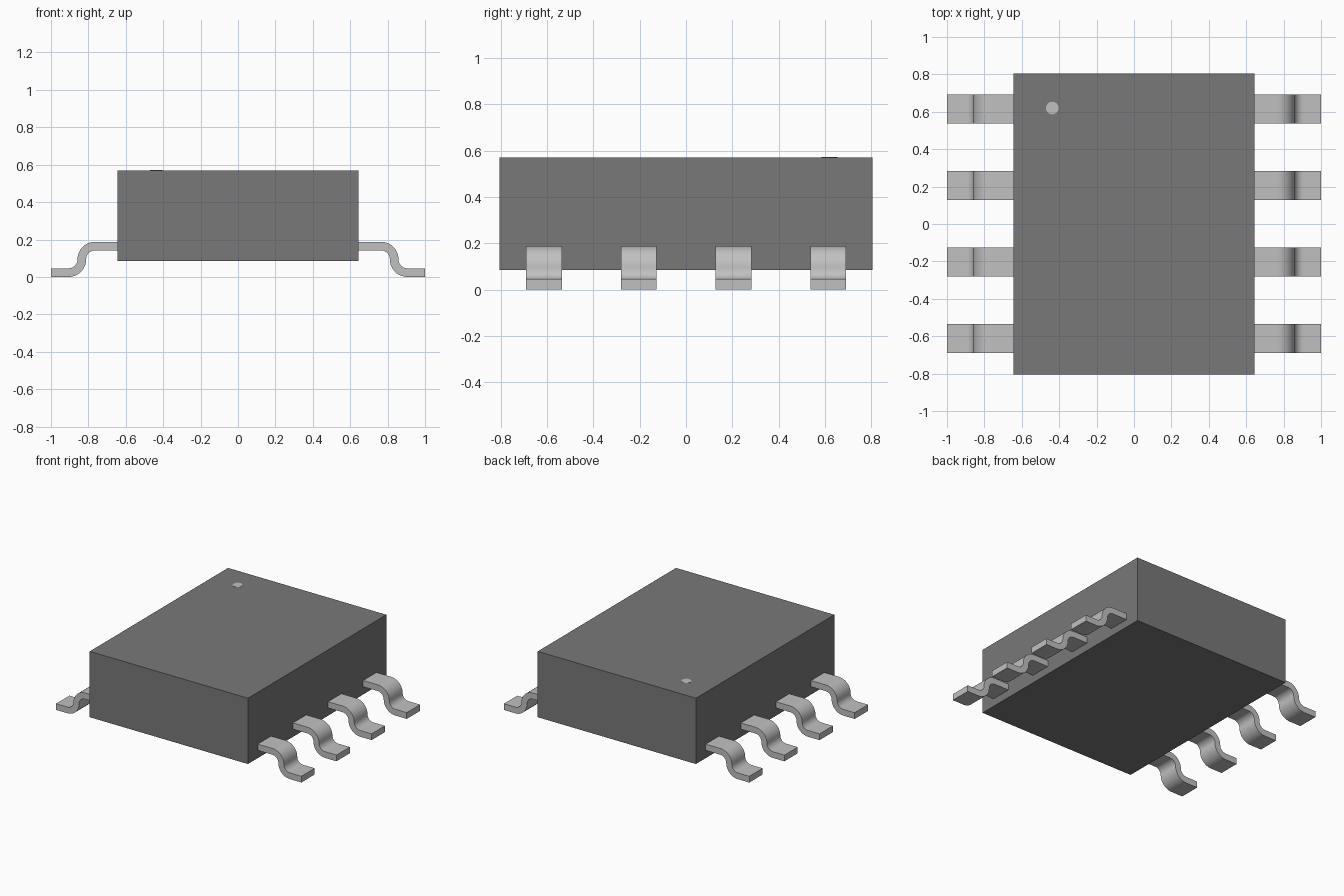
import bpy, bmesh, math
from mathutils import Vector

cube = bpy.data.objects.get("Cube")
if cube:
    bpy.data.objects.remove(cube, do_unlink=True)


def material(name, value):
    m = bpy.data.materials.new(name)
    m.use_nodes = True
    colour = (value, value, value, 1)
    m.diffuse_color = colour
    m.node_tree.nodes["Principled BSDF"].inputs["Base Color"].default_value = colour
    return m


DARK = material("dark grey plastic", 0.19)
METAL = material("light grey metal", 0.53)


def add_object(name, bm, mat):
    bmesh.ops.recalc_face_normals(bm, faces=bm.faces)
    mesh = bpy.data.meshes.new(name)
    bm.to_mesh(mesh)
    bm.free()
    mesh.materials.append(mat)
    ob = bpy.data.objects.new(name, mesh)
    bpy.context.collection.objects.link(ob)
    return ob


# Plain rectangular package body
BOTTOM, TOP = 0.085, 0.57
bm = bmesh.new()
bmesh.ops.create_cube(bm, size=1)
for v in bm.verts:
    v.co = Vector((v.co.x * 1.29, v.co.y * 1.61, (BOTTOM + TOP) / 2 + v.co.z * (TOP - BOTTOM)))
add_object("body", bm, DARK)

# Round pin-one marker, a thin plate on the top
bm = bmesh.new()
bmesh.ops.create_cone(bm, cap_ends=True, segments=16, radius1=0.034, radius2=0.034, depth=0.003)
bmesh.ops.translate(bm, verts=bm.verts, vec=(-0.437, 0.62, TOP))
add_object("pin_one_marker", bm, METAL)

# Lead cross-section: shoulder, two quarter bends, foot
THICK, WIDTH = 0.046, 0.155
SHOULDER_Z, FOOT_Z = 0.165, THICK / 2
RADIUS = (SHOULDER_Z - FOOT_Z) / 2
BEND_X, STEPS = 0.835, 10


def lead_edge(offset):
    """Edge of the lead, offset upward/outward from its centre line."""
    pts = [(0.63, SHOULDER_Z + offset)]
    angles = [math.pi / 2 * i / STEPS for i in range(STEPS + 1)]
    for a in angles:
        r = RADIUS + offset
        pts.append((BEND_X - RADIUS + r * math.sin(a), SHOULDER_Z - RADIUS + r * math.cos(a)))
    for a in angles[1:]:
        r = RADIUS - offset
        pts.append((BEND_X + RADIUS - r * math.cos(a), FOOT_Z + RADIUS - r * math.sin(a)))
    pts.append((1.0, FOOT_Z + offset))
    return pts


def add_lead(name, side, y):
    upper, lower = lead_edge(THICK / 2), lead_edge(-THICK / 2)
    bm = bmesh.new()
    rows = [[bm.verts.new((side * x, y + s * WIDTH / 2, z)) for x, z in edge]
            for edge, s in ((upper, -1), (upper, 1), (lower, 1), (lower, -1))]
    for a, b in zip(rows, rows[1:] + rows[:1]):
        for i in range(len(a) - 1):
            bm.faces.new((a[i], a[i + 1], b[i + 1], b[i]))
    for end in (0, -1):
        bm.faces.new([row[end] for row in rows])
    return add_object(name, bm, METAL)


# Four leads on each side
leads = []
for side, label in ((1, "left"), (-1, "right")):
    for i in range(4):
        leads.append(add_lead(f"{label}_lead_{i + 1}", side, -0.613 + i * 0.409))

bpy.ops.object.select_all(action='DESELECT')
for ob in leads:
    ob.select_set(True)
bpy.context.view_layer.objects.active = leads[0]
bpy.ops.object.shade_smooth_by_angle(angle=math.radians(30))
